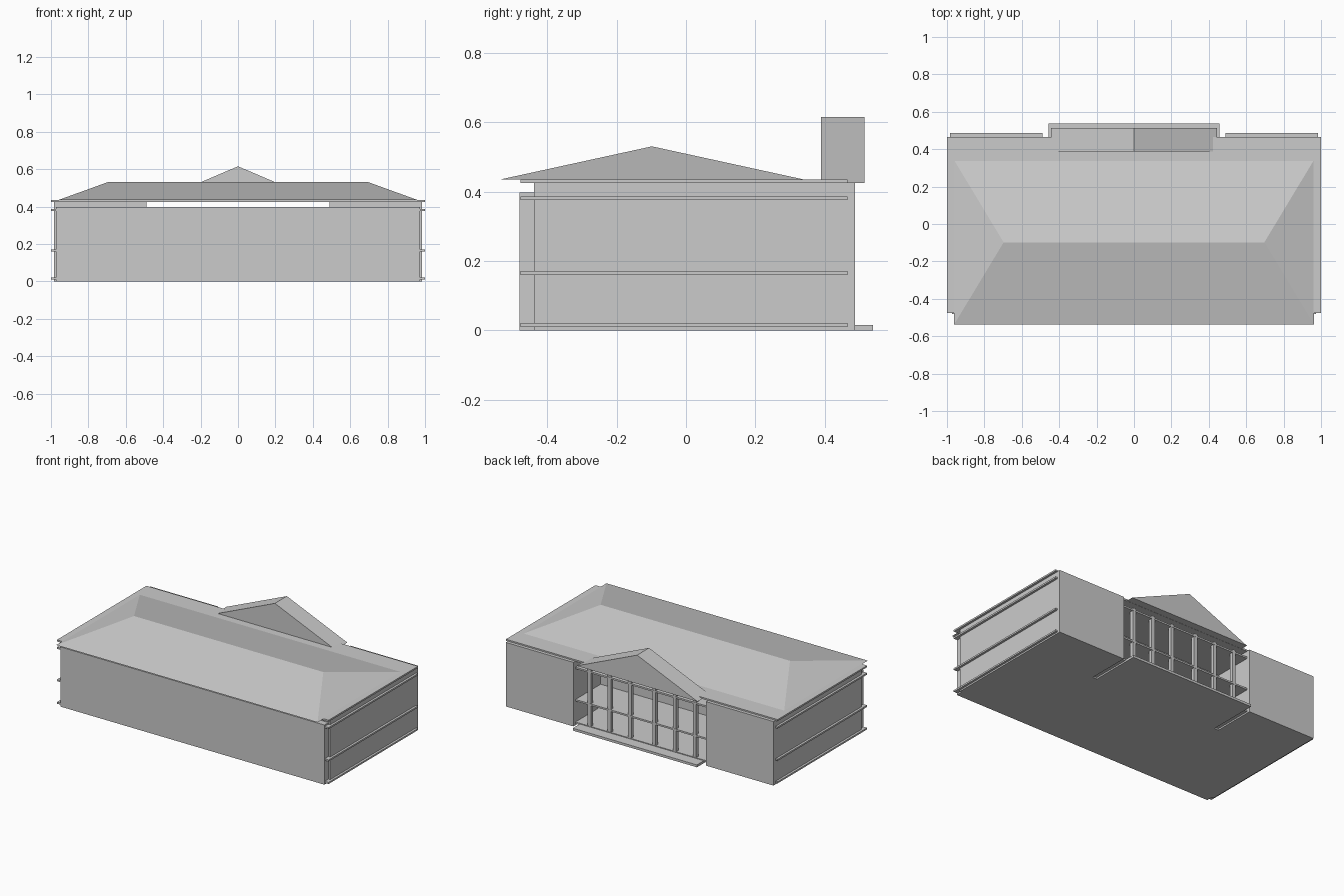
import bpy

if "Cube" in bpy.data.objects:
    bpy.data.objects.remove(bpy.data.objects["Cube"])

# single plain material
mat = bpy.data.materials.new("light_grey")
mat.diffuse_color = (0.6, 0.6, 0.6, 1)
mat.use_nodes = True
mat.node_tree.nodes["Principled BSDF"].inputs["Base Color"].default_value = mat.diffuse_color


def mesh(name, verts, faces):
    me = bpy.data.meshes.new(name)
    me.from_pydata(verts, [], faces)
    me.materials.append(mat)
    ob = bpy.data.objects.new(name, me)
    bpy.context.collection.objects.link(ob)
    return ob


def box(name, x0, x1, y0, y1, z0, z1):
    v = [(x, y, z) for z in (z0, z1) for x, y in
         ((x0, y0), (x1, y0), (x1, y1), (x0, y1))]
    f = [(3, 2, 1, 0), (4, 5, 6, 7)]
    f += [(i, (i + 1) % 4, (i + 1) % 4 + 4, i + 4) for i in range(4)]
    return mesh(name, v, f)


# front wall and the block behind the recessed porch
box("front_wall", -0.972, 0.972, -0.48, -0.437, 0, 0.397)
box("centre_block", -0.49, 0.49, -0.437, 0.20, 0, 0.39)

# two solid wings either side of the recess
for side, x0, x1 in (("left", -0.985, -0.488), ("right", 0.488, 0.985)):
    box(side + "_wing", x0, x1, -0.437, 0.487, 0, 0.426)

# thin floor slabs that show as bands on the sides
for name, z in (("ground", 0.01), ("middle", 0.16),
                ("upper", 0.375), ("eaves", 0.424)):
    box(name + "_slab", -1, 1, -0.476, 0.465, z, z + 0.011)

# porch step and columns
box("porch_floor", -0.457, 0.457, 0.19, 0.538, 0, 0.016)
for i, x in enumerate((0.09, 0.24, 0.387)):
    for side, s in (("left", -1), ("right", 1)):
        box(f"{side}_column_{i + 1}", s * x - 0.012, s * x + 0.012,
            0.44, 0.464, 0.01, 0.397)

# hipped roof
zb, zt = 0.434, 0.53
mesh("hip_roof",
     [(-0.962, -0.538, zb), (0.962, -0.538, zb), (0.962, 0.342, zb),
      (-0.962, 0.342, zb), (-0.697, -0.098, zt), (0.697, -0.098, zt)],
     [(3, 2, 1, 0), (0, 1, 5, 4), (1, 2, 5), (2, 3, 4, 5), (3, 0, 4)])

# triangular pediment over the porch
tri = [(-0.445, 0.425), (0.445, 0.425), (0, 0.615)]
mesh("pediment", [(x, y, z) for y in (0.388, 0.514) for x, z in tri],
     [(0, 1, 2), (5, 4, 3), (0, 3, 4, 1), (1, 4, 5, 2), (2, 5, 3, 0)])
